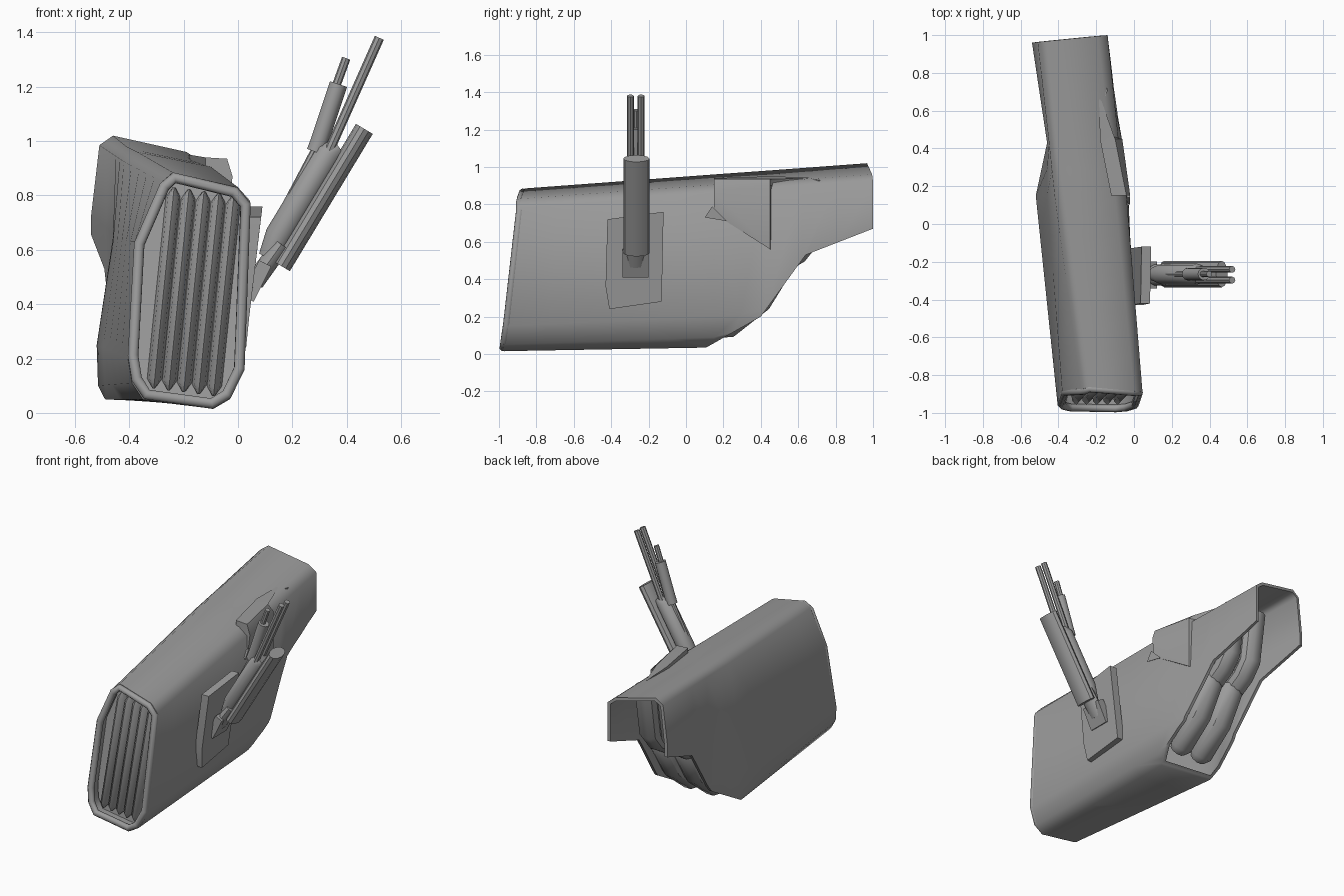
import bpy, bmesh, math
from mathutils import Vector

if "Cube" in bpy.data.objects:
    bpy.data.objects.remove(bpy.data.objects["Cube"])

# Dark grey finish shared by all parts
grey = bpy.data.materials.new("dark_grey")
grey.diffuse_color = (.33, .33, .33, 1)
grey.use_nodes = True
grey.node_tree.nodes["Principled BSDF"].inputs["Base Color"].default_value = grey.diffuse_color


def make(name, verts, faces, angle=35, fix=True):
    me = bpy.data.meshes.new(name)
    me.from_pydata([tuple(v) for v in verts], [], faces)
    if fix:
        bm = bmesh.new()
        bm.from_mesh(me)
        bmesh.ops.recalc_face_normals(bm, faces=bm.faces)
        bm.to_mesh(me)
        bm.free()
    for p in me.polygons:
        p.use_smooth = True
    me.set_sharp_from_angle(angle=math.radians(angle))
    me.materials.append(grey)
    ob = bpy.data.objects.new(name, me)
    bpy.context.collection.objects.link(ob)
    return ob


def loft(name, rings, caps=True, angle=35):
    n = len(rings[0])
    verts = [v for r in rings for v in r]
    faces = []
    for k in range(len(rings) - 1):
        for i in range(n):
            j = (i + 1) % n
            faces.append((k*n + i, k*n + j, k*n + n + j, k*n + n + i))
    if caps:
        faces += [tuple(range(n)), tuple(range((len(rings) - 1)*n, len(rings)*n))]
    return make(name, verts, faces, angle, caps)


def tube(name, path, r, ry=None, sides=12, tips=0.0, turn=0.0):
    """Tube along a path in an xz or yz plane; ry is the radius across that plane."""
    pts = [Vector(p) for p in path]
    across = Vector((0, 1, 0)) if abs(pts[0].y - pts[-1].y) < 1e-4 else Vector((1, 0, 0))
    ry = ry or r
    rings = []
    for k, p in enumerate(pts):
        t = (pts[min(k + 1, len(pts) - 1)] - pts[max(k - 1, 0)]).normalized()
        side = across - t * across.dot(t)
        side.normalize()
        up = t.cross(side)
        s = tips if tips and k in (0, len(pts) - 1) else 1
        rings.append([p + s*(side*ry*math.cos(a) + up*r*math.sin(a))
                      for a in (turn + 2*math.pi*i/sides for i in range(sides))])
    return loft(name, rings)


# Hull cross-sections (x, z), clockwise from the top left
front = [(-.28, .85), (-.24, .885), (0, .83), (.045, .78), (.02, .15), (-.03, .05),
         (-.09, .015), (-.35, .05), (-.39, .11), (-.405, .2), (-.38, .63)]
middle = [(-.42, .925), (-.37, .96), (-.1, .905), (-.04, .86), (-.03, .2), (-.07, .09),
          (-.13, .035), (-.49, .05), (-.515, .1), (-.52, .25), (-.46, .63)]
rear = [(-.45, .945), (-.41, .98), (-.13, .92), (-.08, .88), (-.06, .22), (-.085, .1),
        (-.14, .05), (-.43, .05), (-.455, .1), (-.46, .25), (-.46, .66)]
tail = [(-.51, .985), (-.46, 1.02), (-.19, .96), (-.14, .92), (-.14, .3), (-.18, .1),
        (-.22, .05), (-.48, .05), (-.53, .1), (-.54, .25), (-.54, .73)]


def front_y(z):
    return -.982 + .15*min(z, .62) + .4*max(0, z - .82)


stations = [[Vector((x, front_y(z), z)) for x, z in front],
            [Vector((x, .15, z)) for x, z in middle],
            [Vector((x, .43, z)) for x, z in rear],
            [Vector((x, 1 + .1*(x + .14), z)) for x, z in tail]]
rings = [stations[0]]
for a, b, steps in zip(stations, stations[1:], (5, 2, 3)):
    rings += [[p.lerp(q, s/steps) for p, q in zip(a, b)] for s in range(1, steps + 1)]
hull = loft("hull_shell", rings, caps=False)
sol = hull.modifiers.new("wall", "SOLIDIFY")
sol.thickness = .02
sol.offset = -1

# Cutter for the open sloped underside at the rear
cut = [(.1, .03), (.4, .2), (.64, .53), (1.0, .67), (1.3, .7), (1.3, -.3), (.05, -.3)]
cutter = loft("underside_cutter", [[(x, y, z) for y, z in cut] for x in (-1, 1)])
cutter.hide_render = True
boo = hull.modifiers.new("underside", "BOOLEAN")
boo.operation = 'DIFFERENCE'
boo.solver = 'EXACT'
boo.object = cutter

# Apply the modifiers, then shade smooth with crisp rims
dg = bpy.context.evaluated_depsgraph_get()
solid = bpy.data.meshes.new_from_object(hull.evaluated_get(dg))
hull.modifiers.clear()
hull.data = solid
for p in solid.polygons:
    p.use_smooth = True
solid.set_sharp_from_angle(angle=math.radians(55))
bpy.data.objects.remove(cutter)

# Rounded rim and recessed back panel of the front intake
cx, cz = -.17, .44
inset = [(cx + (x - cx)*.92, cz + (z - cz)*.955) for x, z in front]
cu = bpy.data.curves.new("intake_rim", 'CURVE')
cu.dimensions = '3D'
sp = cu.splines.new('POLY')
sp.points.add(len(inset) - 1)
for p, (x, z) in zip(sp.points, inset):
    p.co = (x, front_y(z), z, 1)
sp.use_cyclic_u = True
cu.bevel_depth = .021
cu.bevel_resolution = 2
cu.materials.append(grey)
bpy.context.collection.objects.link(bpy.data.objects.new("intake_rim", cu))
make("intake_panel", [(x, front_y(min(z, .6)) + .07, z) for x, z in inset], [tuple(range(len(inset)))])

# Five pointed grille bars
for i in range(5):
    x, dz = -.31 + .055*i, -.007*i
    ends = [(x + .075*t, front_y(.09 + .72*t) + .04, .09 + .74*t + dz) for t in (0, .05, .95, 1)]
    bar = []
    for k, (px, py, pz) in enumerate(ends):
        s = .15 if k in (0, 3) else 1
        bar.append([(px + s*a, py + s*b, pz) for a, b in
                    ((-.028, .03), (-.02, -.015), (0, -.035), (.02, -.015), (.028, .03))])
    loft("grille_bar_%d" % (i + 1), bar, angle=60)

# Exhaust pipes in the sloped opening: lower run, then an elbow up into the tail
for i, x in enumerate((-.19, -.35)):
    tube("lower_exhaust_%d" % (i + 1),
         [(x, .19, .13), (x, .22, .14), (x, .40, .28), (x, .51, .46), (x, .52, .50)],
         .062, .075, sides=10, tips=.75)
    x2 = x - .02
    tube("upper_exhaust_%d" % (i + 1),
         [(x2, .48, .47), (x2, .60, .54), (x2, .66, .61), (x2, .71, .93)], .06, .07, sides=10)

# Raised scoop at the upper right of the hull
loft("side_scoop", [
    [(-.12, .15, .94), (-.04, .15, .935), (-.02, .15, .87), (-.035, .15, .75), (-.12, .15, .75)],
    [(-.18, .45, .95), (-.10, .45, .935), (-.062, .45, .9), (-.062, .45, .56), (-.12, .45, .56)],
    [(-.185, .66, .944), (-.175, .66, .94), (-.14, .47, .9), (-.14, .47, .56), (-.15, .47, .56)]])
make("scoop_notch", [(-.02, .10, .73), (-.02, .14, .79), (-.03, .22, .71), (-.07, .14, .75)],
     [(0, 1, 2), (0, 1, 3), (1, 2, 3), (2, 0, 3)])

# Wedge mounting plate on the right side
outline = [(-.42, .72, .085), (-.12, .76, .09), (-.13, .28, .022), (-.41, .24, .03), (-.43, .36, .042)]
loft("mount_plate", [[(x, y, z) for y, z, x in outline],
                     [(x - .05, y, z) for y, z, x in outline]])

# Pivot block and arm
tube("pivot_block", [(.035, -.27, .42), (.10, -.27, .55)], .035, .10, sides=4, turn=math.pi/4)
tube("pivot_pin", [(.06, -.27, .48), (.16, -.27, .62)], .035, .055)
tube("arm_trough", [(.16, -.265, .54), (.465, -.265, 1.045)], .036, .07)
tube("arm_core", [(.11, -.265, .57), (.15, -.265, .65), (.335, -.265, .955), (.37, -.265, .98)],
     .052, .055, tips=.7)

# Rods and piston fanning out of the arm
for i, y in enumerate((-.297, -.24)):
    tube("long_rod_%d" % (i + 1), [(.32, y, .93), (.52, y, 1.38)], .018, sides=8)
tube("piston_rod", [(.12, -.265, .66), (.30, -.265, 1.0)], .014, sides=8)
tube("piston_sleeve", [(.285, -.265, .96), (.30, -.265, 1.0), (.37, -.265, 1.21)], .033)
tube("piston_tip", [(.36, -.265, 1.2), (.398, -.265, 1.305)], .016, sides=8)
